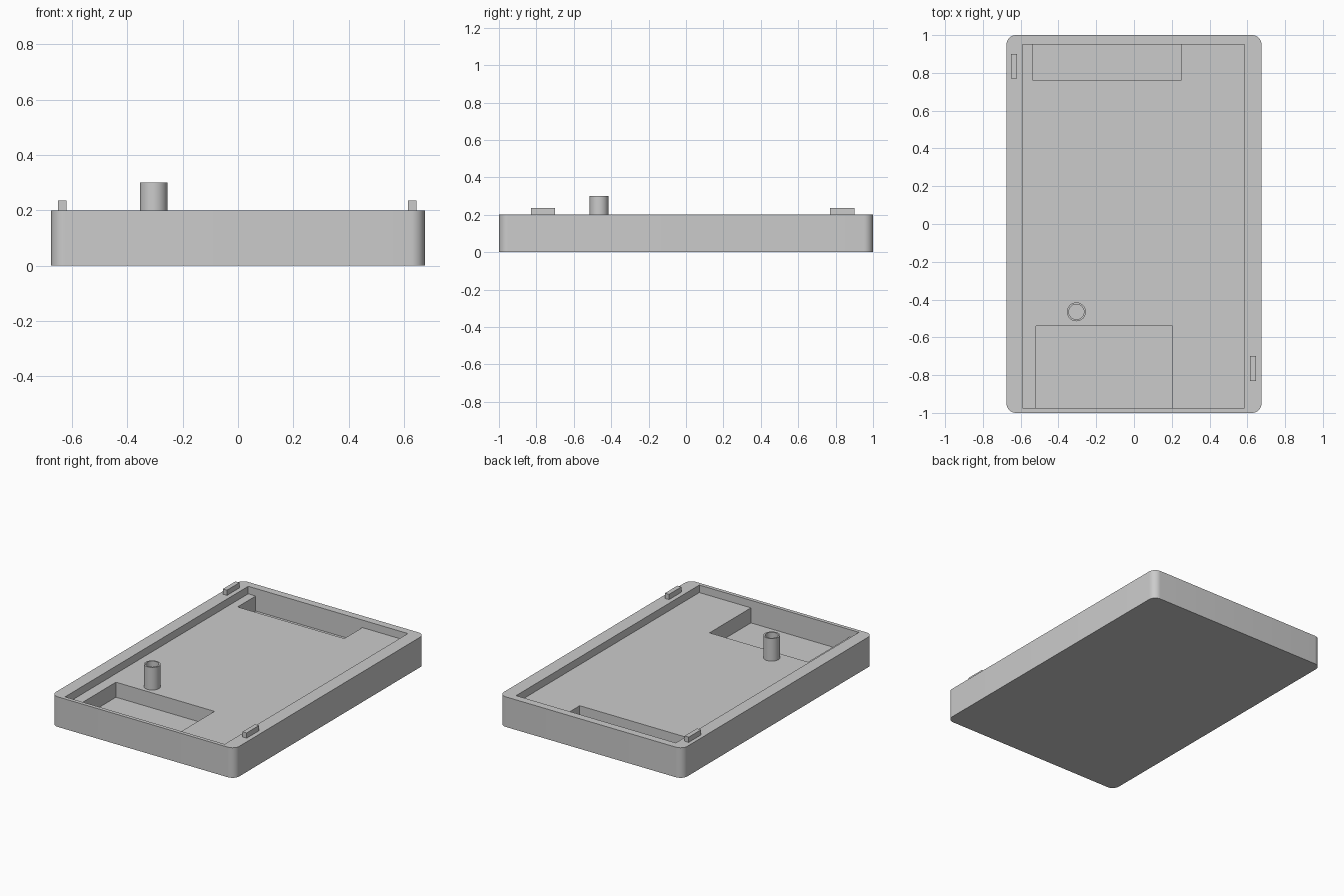
import bpy, bmesh, math
from mathutils import Vector

if "Cube" in bpy.data.objects:
    bpy.data.objects.remove(bpy.data.objects["Cube"], do_unlink=True)

grey = bpy.data.materials.new("plain grey")
grey.use_nodes = True
grey.diffuse_color = (0.6, 0.6, 0.6, 1)
grey.node_tree.nodes["Principled BSDF"].inputs["Base Color"].default_value = (0.6, 0.6, 0.6, 1)


def finish(name, bm):
    bmesh.ops.recalc_face_normals(bm, faces=bm.faces)
    mesh = bpy.data.meshes.new(name)
    bm.to_mesh(mesh)
    bm.free()
    mesh.materials.append(grey)
    obj = bpy.data.objects.new(name, mesh)
    bpy.context.collection.objects.link(obj)
    return obj


def box(name, low, high, corner=0):
    """Box between two corners, with optionally rounded upright edges."""
    low, high = Vector(low), Vector(high)
    bm = bmesh.new()
    bmesh.ops.create_cube(bm, size=1)
    for v in bm.verts:
        v.co = (low + high) / 2 + v.co * (high - low)
    if corner:
        upright = [e for e in bm.edges
                   if abs(e.verts[0].co.z - e.verts[1].co.z) > 0.01]
        bmesh.ops.bevel(bm, geom=upright, offset=corner, segments=10,
                        profile=0.5, affect='EDGES')
    return finish(name, bm)


def smooth(obj):
    bpy.ops.object.select_all(action='DESELECT')
    obj.select_set(True)
    bpy.context.view_layer.objects.active = obj
    bpy.ops.object.shade_smooth_by_angle(angle=math.radians(30))


# Tray body with a shallow recess and two deeper pockets
top, floor, pocket_floor, above = 0.2, 0.15, 0.05, 0.3
tray = box("tray", (-0.675, -1, 0), (0.675, 1, top), corner=0.05)
cutters = [
    box("recess_cutter", (-0.59, -0.975, floor), (0.585, 0.95, above)),
    box("back_pocket_cutter", (-0.535, 0.76, pocket_floor), (0.25, 0.95, above)),
    box("front_pocket_cutter", (-0.52, -0.975, pocket_floor), (0.205, -0.54, above)),
]
for cutter in cutters:
    cutter.hide_render = True
    cut = tray.modifiers.new(cutter.name, 'BOOLEAN')
    cut.operation = 'DIFFERENCE'
    cut.solver = 'EXACT'
    cut.object = cutter
    bpy.context.view_layer.objects.active = tray
    bpy.ops.object.modifier_apply(modifier=cut.name)
    bpy.data.objects.remove(cutter, do_unlink=True)
smooth(tray)

# Locating tabs on opposite rims
box("right_rim_tab", (-0.65, 0.77, top), (-0.62, 0.9, 0.235))
box("left_rim_tab", (0.615, -0.83, top), (0.645, -0.7, 0.235))

# Hollow post standing on the recess floor
bm = bmesh.new()
profile = [(0.05, floor), (0.05, 0.3), (0.04, 0.3), (0.04, floor)]
verts = [bm.verts.new((r, 0, z)) for r, z in profile]
edges = [bm.edges.new(pair) for pair in zip(verts, verts[1:])]
bmesh.ops.spin(bm, geom=verts + edges, cent=(0, 0, 0), axis=(0, 0, 1),
               angle=math.tau, steps=40)
bmesh.ops.remove_doubles(bm, verts=bm.verts, dist=0.0005)
post = finish("hollow_post", bm)
post.location = (-0.305, -0.465, 0)
smooth(post)
